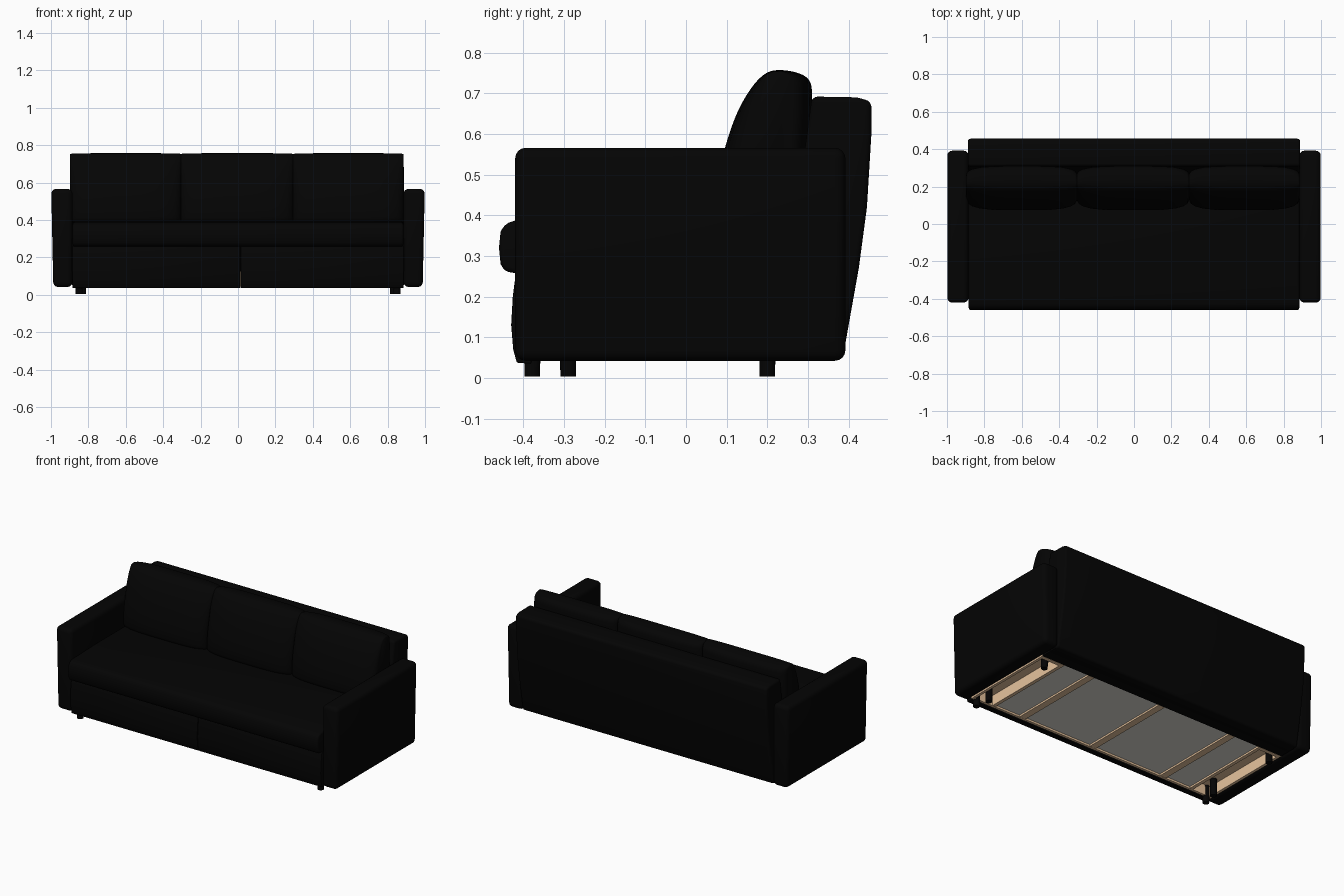
import bpy, bmesh, math
from mathutils import Vector

if "Cube" in bpy.data.objects:
    bpy.data.objects.remove(bpy.data.objects["Cube"])


def mat(name, rgb):
    m = bpy.data.materials.new(name)
    m.diffuse_color = (*rgb, 1)
    m.use_nodes = True
    m.node_tree.nodes["Principled BSDF"].inputs["Base Color"].default_value = m.diffuse_color
    return m


BLACK = mat("black fabric", (0.0012, 0.0012, 0.0012))
GREY = mat("pale underlay", (0.72, 0.70, 0.66))
WOOD = mat("light wood", (0.90, 0.62, 0.38))


def finish(name, bm, material, angle=40):
    bmesh.ops.recalc_face_normals(bm, faces=bm.faces[:])
    me = bpy.data.meshes.new(name)
    bm.to_mesh(me)
    bm.free()
    me.materials.append(material)
    ob = bpy.data.objects.new(name, me)
    bpy.context.collection.objects.link(ob)
    bpy.ops.object.select_all(action='DESELECT')
    ob.select_set(True)
    bpy.context.view_layer.objects.active = ob
    bpy.ops.object.shade_smooth_by_angle(angle=math.radians(angle))
    return ob


def extrude(name, pts, x0, x1, material, bevel=0.0, seg=4):
    """Side profile of (y, z) points pulled along x, with rounded edges."""
    bm = bmesh.new()
    a = [bm.verts.new((x0, y, z)) for y, z in pts]
    b = [bm.verts.new((x1, y, z)) for y, z in pts]
    n = len(pts)
    bm.faces.new(a)
    bm.faces.new(b[::-1])
    for i in range(n):
        bm.faces.new((a[i], b[i], b[(i + 1) % n], a[(i + 1) % n]))
    bmesh.ops.recalc_face_normals(bm, faces=bm.faces[:])
    if bevel:
        sharp = [e for e in bm.edges if e.calc_face_angle(0) > math.radians(30)]
        bmesh.ops.bevel(bm, geom=sharp, offset=bevel, segments=seg,
                        profile=0.5, affect='EDGES', clamp_overlap=True)
    return finish(name, bm, material)


def box(name, x0, x1, y0, y1, z0, z1, material, bevel=0.0):
    return extrude(name, [(y0, z0), (y1, z0), (y1, z1), (y0, z1)], x0, x1, material, bevel)


def smooth_loop(pts, steps=5):
    """Closed Catmull-Rom curve through the points."""
    out, n = [], len(pts)
    for i in range(n):
        p0, p1, p2, p3 = (Vector(pts[(i + k) % n]) for k in (-1, 0, 1, 2))
        for s in range(steps):
            t = s / steps
            out.append(0.5 * (2 * p1 + (p2 - p0) * t + (2 * p0 - 5 * p1 + 4 * p2 - p3) * t * t
                              + (3 * p1 - p0 - 3 * p2 + p3) * t ** 3))
    return out


def pillow(name, pts, x0, x1, stations, material):
    """Soft cushion: profile lofted along x, shrinking toward both ends."""
    loop = smooth_loop(pts)
    ys, zs = [p.x for p in loop], [p.y for p in loop]
    cy, cz = (min(ys) + max(ys)) / 2 + 0.015, (min(zs) + max(zs)) / 2
    mid, half = (x0 + x1) / 2, (x1 - x0) / 2
    full = [(-t, a, b) for t, a, b in stations] + [s for s in reversed(stations) if s[0] > 0]
    bm = bmesh.new()
    rings = [[bm.verts.new((mid + t * half, cy + (p.x - cy) * a, cz + (p.y - cz) * b))
              for p in loop] for t, a, b in full]
    n = len(loop)
    for r, q in zip(rings, rings[1:]):
        for i in range(n):
            bm.faces.new((r[i], q[i], q[(i + 1) % n], r[(i + 1) % n]))
    bm.faces.new(rings[0])
    bm.faces.new(rings[-1][::-1])
    return finish(name, bm, material, 55)


# Arms: slabs with rounded edges, drawn in a little at the foot
for side, s in (("right", 1), ("left", -1)):
    arm = box(side + "_arm", *sorted((s * 0.885, s * 0.998)), -0.42, 0.392, 0.042, 0.566, BLACK, 0.026)
    for v in arm.data.vertices:
        if v.co.z < 0.1 and abs(v.co.x) > 0.94:
            v.co.x -= s * 0.01

# Leaning backrest, running down to the floor edge of the body
extrude("backrest", [(0.30, 0.045), (0.385, 0.045), (0.40, 0.13), (0.425, 0.27), (0.445, 0.42),
                     (0.456, 0.60), (0.456, 0.68), (0.42, 0.69), (0.31, 0.692), (0.27, 0.40)],
        -0.888, 0.888, BLACK, 0.014)

# Body under the seat and the rear underside strip
box("body", -0.89, 0.89, -0.40, 0.33, 0.125, 0.30, BLACK)
box("rear_underside", -0.885, 0.885, 0.245, 0.36, 0.046, 0.13, BLACK)

# Two front panels meeting near the middle
front = [(-0.38, 0.035), (-0.416, 0.037), (-0.425, 0.07), (-0.43, 0.13), (-0.426, 0.20),
         (-0.418, 0.262), (-0.38, 0.262)]
extrude("front_panel_left", front, -0.886, 0.012, BLACK, 0.004, 2)
extrude("front_panel_right", front, 0.014, 0.886, BLACK, 0.004, 2)

# Full-width seat cushion
seat = [(-0.445, 0.262), (-0.456, 0.28), (-0.460, 0.32), (-0.456, 0.36), (-0.443, 0.380),
        (-0.42, 0.387), (-0.20, 0.394), (0.30, 0.394), (0.30, 0.262), (-0.41, 0.256)]
extrude("seat_cushion", seat, -0.884, 0.884, BLACK, 0.012)

# Three back cushions, thinner toward their side seams
back = [(0.09, 0.39), (0.074, 0.43), (0.08, 0.50), (0.097, 0.57), (0.125, 0.65), (0.16, 0.712),
        (0.195, 0.748), (0.23, 0.757), (0.275, 0.750), (0.302, 0.733), (0.310, 0.70),
        (0.308, 0.62), (0.295, 0.50), (0.27, 0.41), (0.18, 0.382)]
ends = [(1.0, 0.50, 0.965), (0.99, 0.62, 0.98), (0.96, 0.74, 0.988), (0.89, 0.84, 0.992),
        (0.75, 0.93, 0.997), (0.55, 0.98, 1.0), (0.25, 1.0, 1.0), (0.0, 1.0, 1.0)]
for name, x0, x1 in (("left", -0.898, -0.303), ("middle", -0.307, 0.297), ("right", 0.293, 0.886)):
    pillow(name + "_back_cushion", back, x0, x1, ends, BLACK)

# Underside: pale sheet, wooden rim and cross bars
box("underlay", -0.73, 0.73, -0.38, 0.25, 0.056, 0.063, GREY)
box("front_rim", -0.885, 0.885, -0.40, -0.365, 0.044, 0.125, WOOD)
for x in (-0.52, 0, 0.52):
    box("cross_bar", x - 0.022, x + 0.022, -0.37, 0.245, 0.045, 0.06, WOOD)

# Open wooden pocket at each end, where the legs are fixed
for s in (-1, 1):
    box("inner_rail", *sorted((s * 0.72, s * 0.742)), -0.37, 0.246, 0.045, 0.125, WOOD)
    box("outer_rail", *sorted((s * 0.868, s * 0.886)), -0.37, 0.246, 0.045, 0.125, WOOD)
    box("rear_rail", *sorted((s * 0.74, s * 0.87)), 0.222, 0.246, 0.045, 0.125, WOOD)
    box("pocket_board", *sorted((s * 0.74, s * 0.87)), -0.37, 0.225, 0.11, 0.126, WOOD)

# Short round legs, three on each side
for s in (-1, 1):
    for x, y in ((0.85, -0.378), (0.832, -0.29), (0.832, 0.2)):
        bm = bmesh.new()
        bmesh.ops.create_cone(bm, cap_ends=True, segments=20, radius1=0.019, radius2=0.021, depth=0.12)
        bmesh.ops.translate(bm, verts=bm.verts, vec=(s * x, y, 0.063))
        finish("leg", bm, BLACK)
